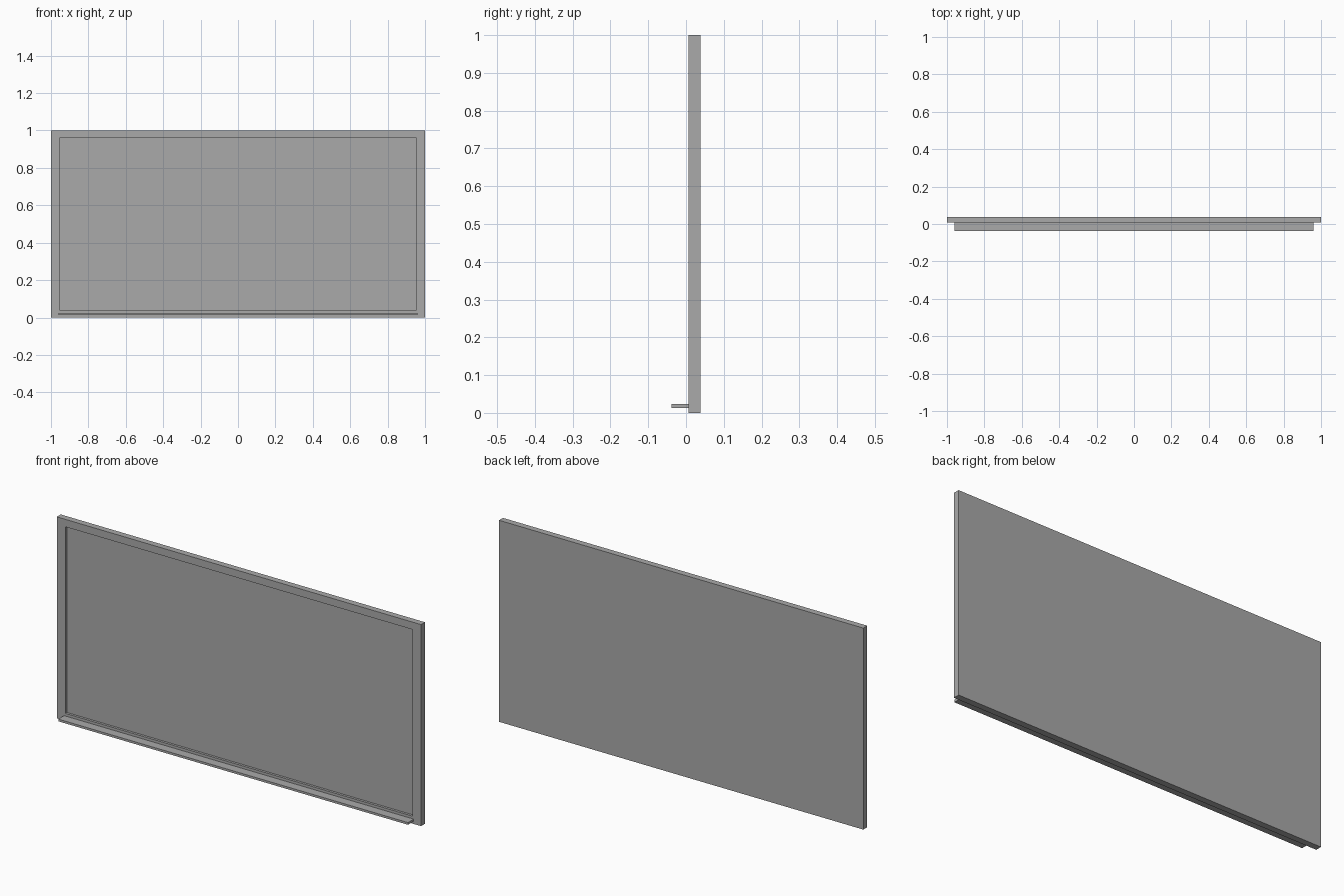
import bpy
import bmesh
from mathutils import Vector

cube = bpy.data.objects.get("Cube")
if cube:
    bpy.data.objects.remove(cube, do_unlink=True)

# One plain grey for every part
grey = bpy.data.materials.new("plain grey")
grey.use_nodes = True
colour = (0.4, 0.4, 0.4, 1)
grey.diffuse_color = colour
grey.node_tree.nodes["Principled BSDF"].inputs["Base Color"].default_value = colour


def box(name, low, high):
    low, high = Vector(low), Vector(high)
    bm = bmesh.new()
    bmesh.ops.create_cube(bm, size=1)
    for v in bm.verts:
        v.co = (low + high) / 2 + v.co * (high - low)
    mesh = bpy.data.meshes.new(name)
    bm.to_mesh(mesh)
    bm.free()
    mesh.materials.append(grey)
    obj = bpy.data.objects.new(name, mesh)
    bpy.context.collection.objects.link(obj)
    return obj


# Board with a raised rim around the recessed writing surface
board = box("framed_board", (-1, 0.007, 0), (1, 0.038, 1))
bm = bmesh.new()
bm.from_mesh(board.data)
bm.faces.ensure_lookup_table()
front = min(bm.faces, key=lambda f: f.calc_center_median().y)
bmesh.ops.inset_region(bm, faces=[front], thickness=0.045)
recess = bmesh.ops.extrude_discrete_faces(bm, faces=[front])["faces"][0]
for v in recess.verts:
    v.co.x = 0.953 if v.co.x > 0 else -0.953
    v.co.z = 0.963 if v.co.z > 0.5 else 0.037
    v.co.y += 0.012
    # Keep the recess walls square to the surface
    for e in v.link_edges:
        rim = e.other_vert(v)
        if rim not in recess.verts[:]:
            rim.co.x, rim.co.z = v.co.x, v.co.z
bm.to_mesh(board.data)
bm.free()

# Ledge along the bottom of the front
box("tray_ledge", (-0.96, -0.038, 0.013), (0.96, 0.007, 0.024))
